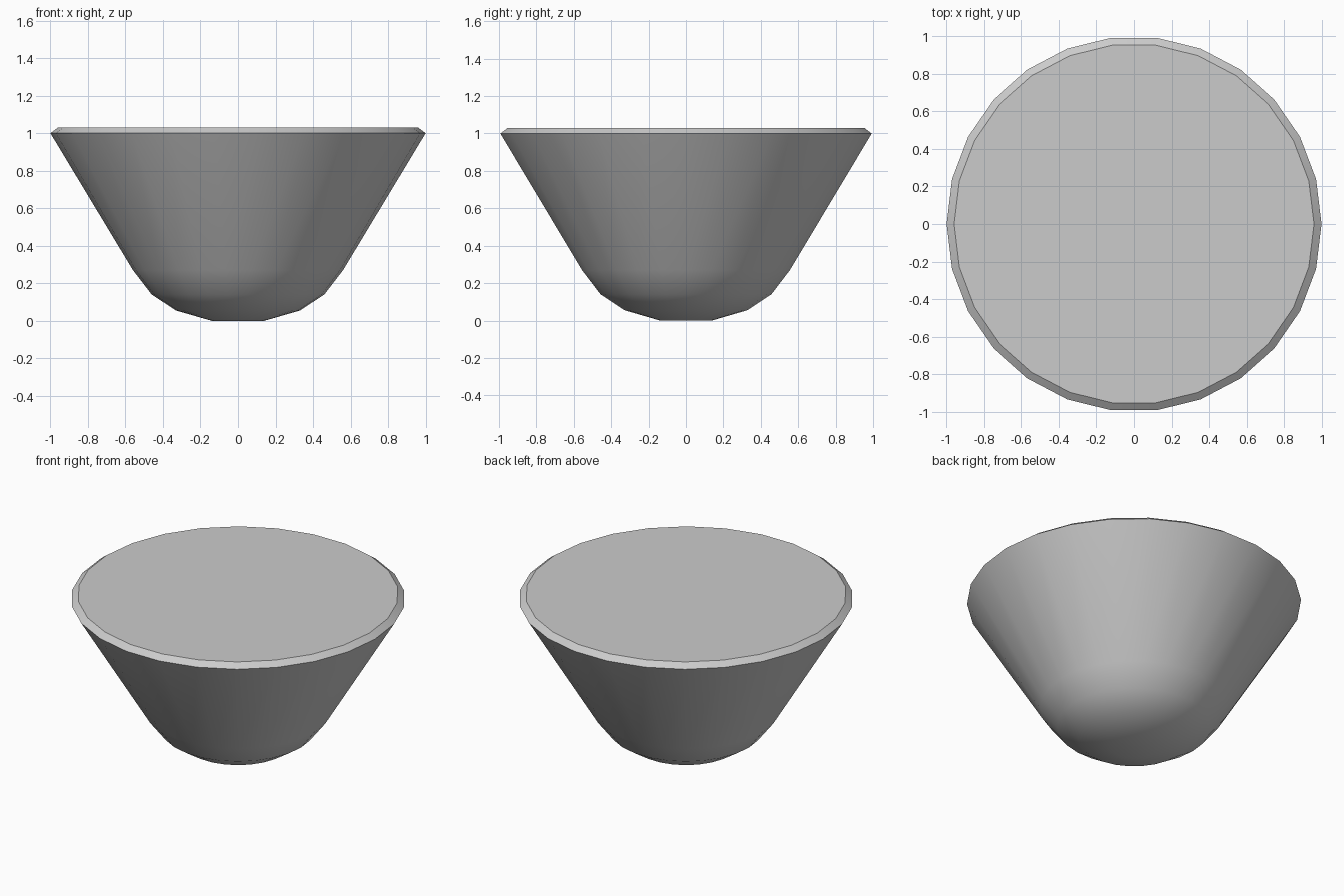
import bpy, bmesh, math

cube = bpy.data.objects.get("Cube")
if cube:
    bpy.data.objects.remove(cube, do_unlink=True)

SIDES = 26

# Plain grey material
grey = bpy.data.materials.new("plain_grey")
grey.use_nodes = True
colour = (0.6, 0.6, 0.6, 1)
grey.diffuse_color = colour
grey.node_tree.nodes["Principled BSDF"].inputs["Base Color"].default_value = colour

# Outline of radius and height: rounded base, straight cone, bevelled rim
profile = [(0.14, 0), (0.33, 0.055), (0.46, 0.14), (0.56, 0.27),
           (1, 1), (0.96, 1.03)]

bm = bmesh.new()
rings = []
for radius, z in profile:
    ring = []
    for i in range(SIDES):
        a = math.tau * i / SIDES
        ring.append(bm.verts.new((radius * math.cos(a), radius * math.sin(a), z)))
    rings.append(ring)

# Side walls
for low, high in zip(rings, rings[1:]):
    for i in range(SIDES):
        j = (i + 1) % SIDES
        bm.faces.new((low[i], low[j], high[j], high[i]))

# Flat base and flat top
bm.faces.new(reversed(rings[0]))
bm.faces.new(rings[-1])

mesh = bpy.data.meshes.new("tapered_bowl")
bm.to_mesh(mesh)
bm.free()
mesh.materials.append(grey)
bowl = bpy.data.objects.new("tapered_bowl", mesh)
bpy.context.collection.objects.link(bowl)

# Smooth walls with a crisp rim
bpy.ops.object.select_all(action="DESELECT")
bowl.select_set(True)
bpy.context.view_layer.objects.active = bowl
bpy.ops.object.shade_smooth_by_angle(angle=math.radians(35))
